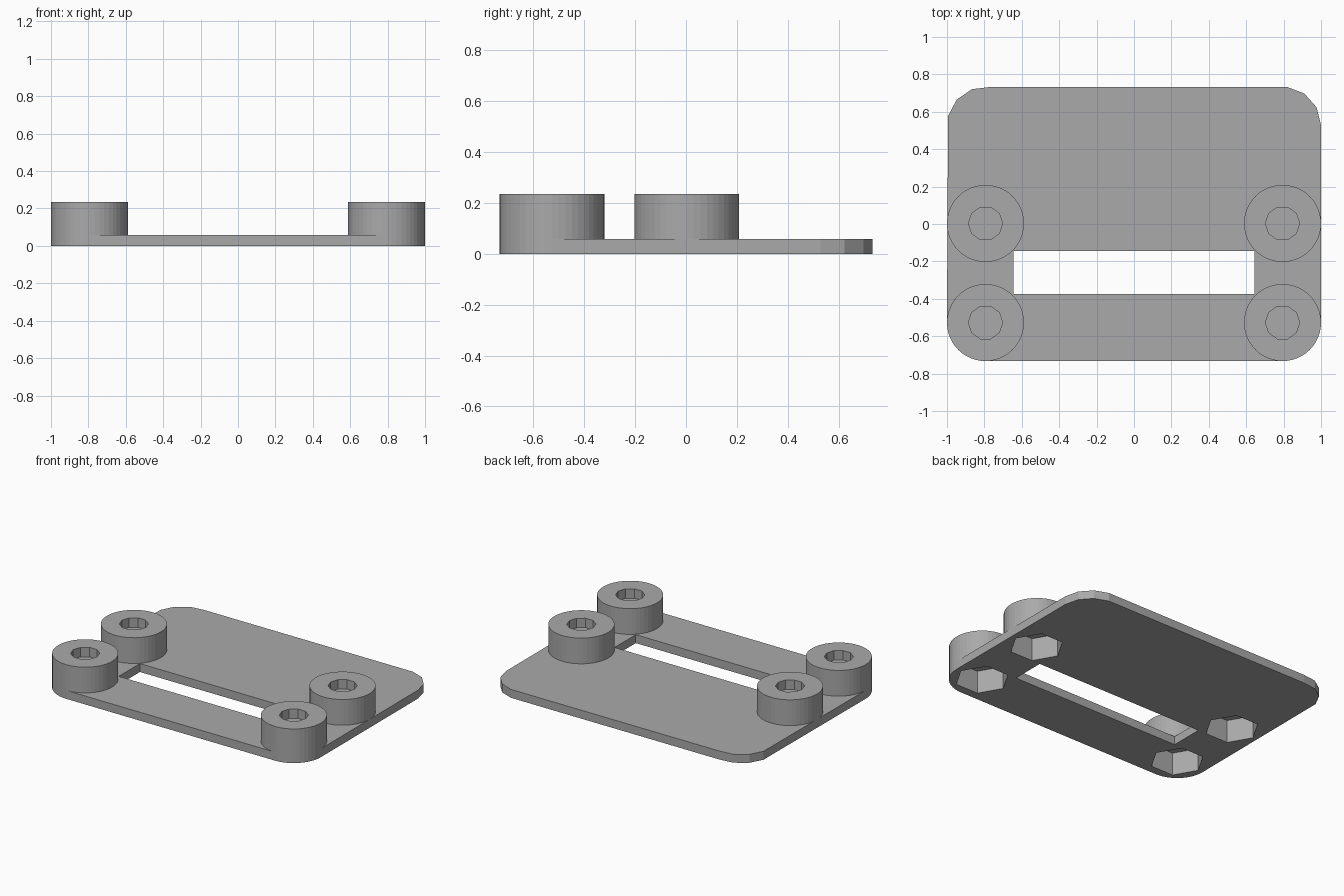
import bpy, bmesh
from math import cos, sin, pi

cube = bpy.data.objects.get("Cube")
if cube:
    bpy.data.objects.remove(cube, do_unlink=True)

grey = bpy.data.materials.new("plain grey")
grey.use_nodes = True
colour = (0.4, 0.4, 0.4, 1)
grey.diffuse_color = colour
grey.node_tree.nodes["Principled BSDF"].inputs["Base Color"].default_value = colour

R, X = 0.206, 0.794                 # boss radius, sideways offset
FRONT, MIDDLE, BACK = -0.527, 0.003, 0.528
PLATE, TOP = 0.058, 0.235           # plate thickness, overall height


def circle(x, y, r, n):
    return [(x + r * cos(2 * pi * i / n), y + r * sin(2 * pi * i / n)) for i in range(n)]


def prism(name, outline, z0, z1):
    """Extrude the convex hull of an outline from z0 to z1."""
    bm = bmesh.new()
    for z in (z0, z1):
        for x, y in outline:
            bm.verts.new((x, y, z))
    hull = bmesh.ops.convex_hull(bm, input=bm.verts[:])
    loose = [v for v in bm.verts if not v.link_faces]
    bmesh.ops.delete(bm, geom=loose, context='VERTS')
    bmesh.ops.dissolve_limit(bm, angle_limit=0.001, verts=bm.verts[:], edges=bm.edges[:])
    bmesh.ops.recalc_face_normals(bm, faces=bm.faces[:])
    mesh = bpy.data.meshes.new(name)
    bm.to_mesh(mesh)
    bm.free()
    mesh.materials.append(grey)
    obj = bpy.data.objects.new(name, mesh)
    bpy.context.scene.collection.objects.link(obj)
    return obj


def cut(target, cutter):
    """Subtract the cutter from the target and discard the cutter."""
    cutter.hide_render = True
    mod = target.modifiers.new("cut", 'BOOLEAN')
    mod.operation = 'DIFFERENCE'
    mod.solver = 'EXACT'
    mod.object = cutter
    bpy.context.view_layer.objects.active = target
    bpy.ops.object.modifier_apply(modifier=mod.name)
    bpy.data.objects.remove(cutter, do_unlink=True)


# Base plate: fine round front corners, coarse round back corners
outline = []
for side in (-1, 1):
    outline += circle(side * X, FRONT, R, 48) + circle(side * X, BACK, R, 13)
plate = prism("base_plate", outline, 0, PLATE)

# Long slot between the two rows of bosses
slot = [(x, y) for x in (-0.645, 0.645) for y in (-0.375, -0.145)]
cut(plate, prism("slot_cutter", slot, -0.1, 0.2))

# Four screw bosses: screw hole above, hexagonal nut pocket below
for side, side_name in ((-1, "right"), (1, "left")):
    for y, row in ((FRONT, "front"), (MIDDLE, "middle")):
        x = side * X
        boss = prism(f"{row}_{side_name}_boss", circle(x, y, R, 48), PLATE / 2, TOP)
        cut(boss, prism("hole_cutter", circle(x, y, 0.091, 10), 0.17, 0.3))
        for part in (boss, plate):
            cut(part, prism("nut_cutter", circle(x, y, 0.17, 6), -0.1, 0.157))
